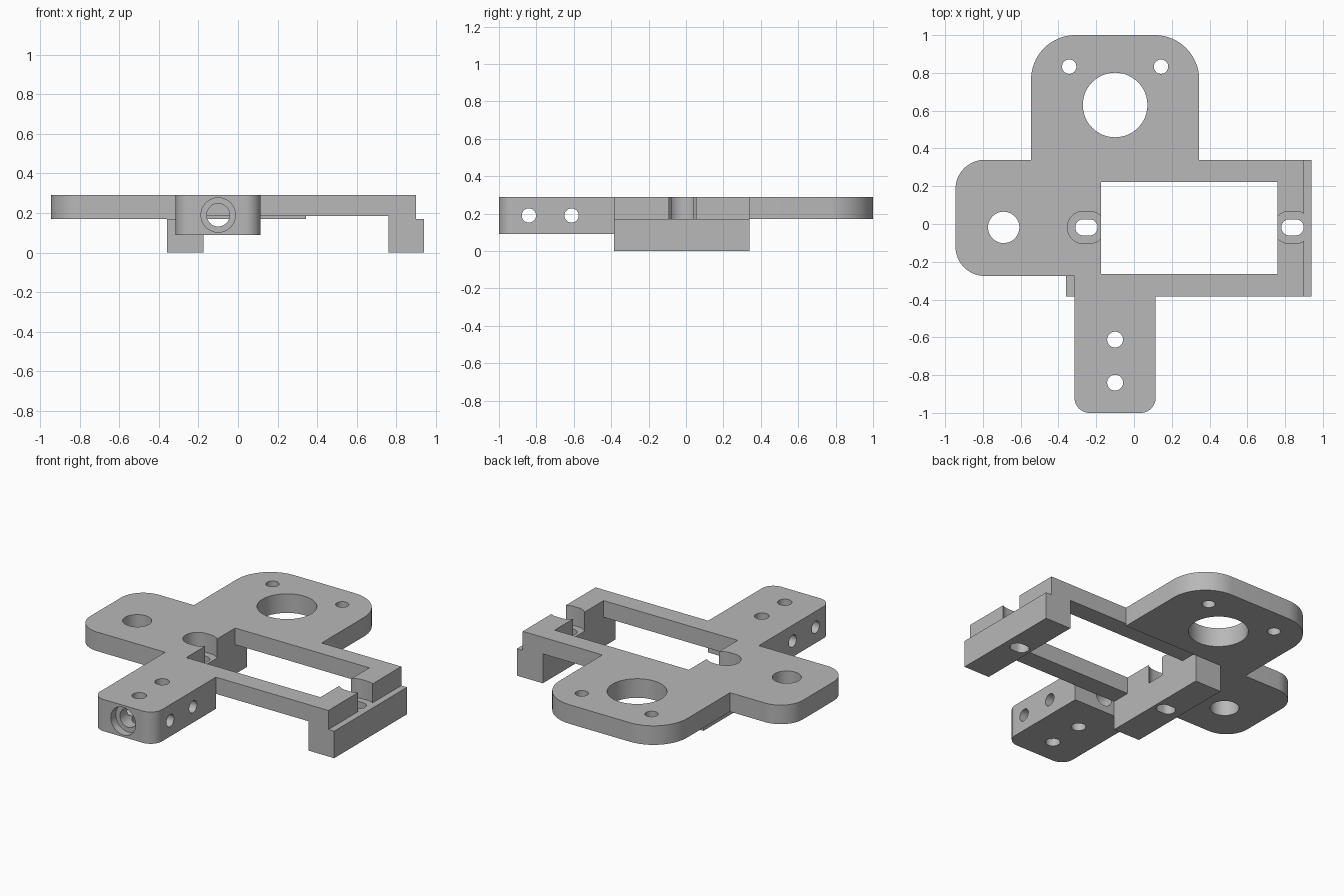
import bpy
import bmesh
from mathutils import Matrix, Vector

default = bpy.data.objects.get("Cube")
if default:
    bpy.data.objects.remove(default, do_unlink=True)

grey = bpy.data.materials.new("matt grey")
grey.use_nodes = True
colour = (0.48, 0.48, 0.48, 1)
grey.diffuse_color = colour
grey.node_tree.nodes["Principled BSDF"].inputs["Base Color"].default_value = colour


def to_object(bm, name):
    bmesh.ops.recalc_face_normals(bm, faces=bm.faces[:])
    mesh = bpy.data.meshes.new(name)
    bm.to_mesh(mesh)
    bm.free()
    mesh.materials.append(grey)
    obj = bpy.data.objects.new(name, mesh)
    bpy.context.collection.objects.link(obj)
    return obj


def box(name, x, y, z, radius=0, rounded=lambda p: True):
    """Box from three ranges, with chosen upright edges rounded."""
    bm = bmesh.new()
    bmesh.ops.create_cube(bm, size=1)
    for v in bm.verts:
        v.co = Vector([sum(r) / 2 + c * (r[1] - r[0]) for r, c in zip((x, y, z), v.co)])
    if radius:
        edges = [e for e in bm.edges
                 if abs(e.verts[0].co.z - e.verts[1].co.z) > 0.01
                 and rounded(e.verts[0].co)]
        bmesh.ops.bevel(bm, geom=edges, offset=radius, segments=16,
                        profile=0.5, affect='EDGES')
    return to_object(bm, name)


def rod(name, centre, radius, length, axis='Z'):
    """Cylinder along one axis."""
    turn = {'X': Matrix.Rotation(1.5707963, 4, 'Y'),
            'Y': Matrix.Rotation(1.5707963, 4, 'X'),
            'Z': Matrix.Identity(4)}[axis]
    bm = bmesh.new()
    bmesh.ops.create_cone(bm, cap_ends=True, segments=48, radius1=radius,
                          radius2=radius, depth=length,
                          matrix=Matrix.Translation(centre) @ turn)
    return to_object(bm, name)


def combine(body, tool, operation):
    bpy.context.view_layer.objects.active = body
    mod = body.modifiers.new(operation.lower(), 'BOOLEAN')
    mod.operation = operation
    mod.solver = 'EXACT'
    mod.object = tool
    bpy.ops.object.modifier_apply(modifier=mod.name)
    bpy.data.objects.remove(tool, do_unlink=True)


TOP, LOW = 0.29, 0.17
FRONT, BACK = -0.385, 0.34
MID_Y, ARM_X = -0.018, -0.1

# Plates: rounded side tab, rounded back tab, and web over the left block
bracket = box("bracket", (-0.945, -0.175), (-0.275, BACK), (LOW, TOP), 0.155,
              lambda p: p.x < -0.5)
parts = [
    box("back_tab", (-0.545, 0.345), (BACK, 1), (LOW, TOP), 0.235, lambda p: p.y > 0.9),
    box("web", (-0.315, -0.175), (FRONT, BACK), (LOW, TOP)),
    # Open rectangular frame
    box("front_bar", (-0.2, 0.9), (FRONT, -0.265), (0.185, TOP)),
    box("back_bar", (-0.2, 0.9), (0.222, BACK), (0.185, TOP)),
    box("end_bar", (0.76, 0.9), (FRONT, BACK), (0.1, TOP)),
    # Mounting blocks under the frame
    box("left_block", (0.76, 0.94), (FRONT, BACK), (0, LOW)),
    box("right_block", (-0.36, -0.175), (FRONT, BACK), (0, LOW)),
    # Front clamp arm
    box("front_arm", (-0.315, 0.115), (-1, FRONT), (0.09, TOP), 0.08, lambda p: p.y < -0.9),
]
for part in parts:
    combine(bracket, part, 'UNION')

# Tab holes
cutters = [
    rod("side_hole", (-0.69, MID_Y, 0.2), 0.083, 1),
    rod("large_hole", (ARM_X, 0.63, 0.2), 0.171, 1),
]
for side in (-1, 1):
    cutters.append(rod("screw_hole", (ARM_X + side * 0.243, 0.833, 0.2), 0.038, 1))

# Arm holes: upright, crosswise and a stepped bore along its length
for y in (-0.84, -0.612):
    cutters.append(rod("arm_hole", (ARM_X, y, 0.2), 0.042, 1))
    cutters.append(rod("cross_hole", (ARM_X, y, 0.19), 0.038, 1, 'X'))
cutters.append(rod("bore", (ARM_X, -0.75, 0.19), 0.058, 0.73, 'Y'))
cutters.append(rod("bore_step", (ARM_X, -1, 0.19), 0.087, 0.1, 'Y'))

# Slots in both blocks, each below an open pocket
for x in (-0.252, 0.839):
    for name, r, low in (("pocket", 0.085, LOW), ("slot", 0.043, -0.1)):
        cutters.append(box(name, (x - 0.016 - r, x + 0.016 + r),
                           (MID_Y - r, MID_Y + r), (low, 0.4), r * 0.998))
for cutter in cutters:
    combine(bracket, cutter, 'DIFFERENCE')

bpy.ops.object.select_all(action='DESELECT')
bracket.select_set(True)
bpy.context.view_layer.objects.active = bracket
bpy.ops.object.shade_smooth_by_angle(angle=0.5)
